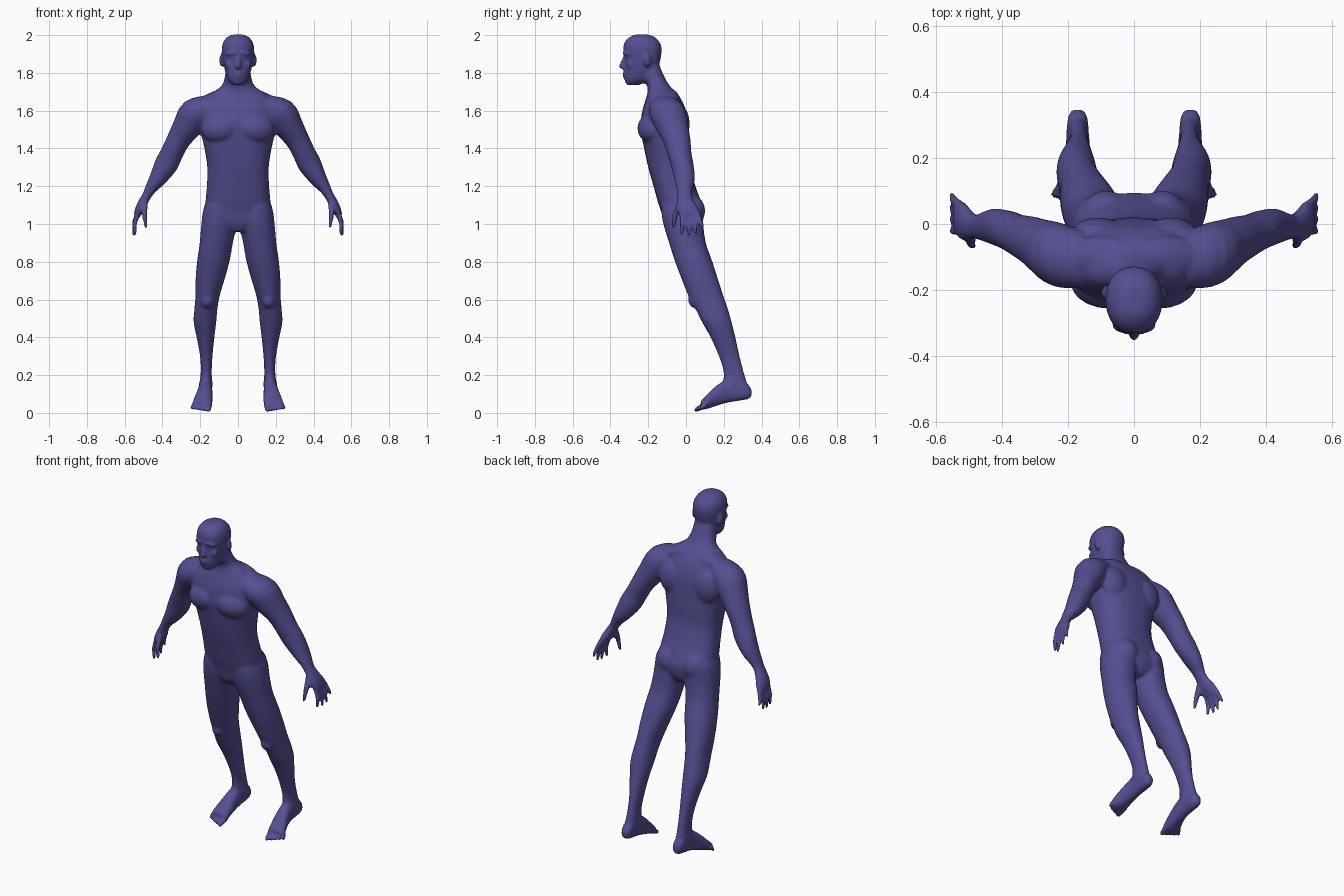
import bpy, bmesh, math
from mathutils import Vector, Euler

skin = bpy.data.materials.new("indigo_skin")
skin.diffuse_color = (0.088, 0.078, 0.285, 1)
verts, faces = [], []


def smooth_rows(rows, steps=3):
    """Catmull-Rom interpolation through rows of numbers."""
    out = []
    for i in range(len(rows) - 1):
        p0, p1 = rows[max(i - 1, 0)], rows[i]
        p2, p3 = rows[i + 1], rows[min(i + 2, len(rows) - 1)]
        for k in range(steps):
            t = k / steps
            out.append([0.5 * (2 * b + (c - a) * t + (2 * a - 5 * b + 4 * c - d) * t * t
                               + (3 * b - a - 3 * c + d) * t ** 3)
                        for a, b, c, d in zip(p0, p1, p2, p3)])
    return out + [list(rows[-1])]


def loft(rings, power=2.0, n=24):
    """Closed skin over superellipse rings given as (centre, u, v)."""
    base = len(verts)
    for c, u, v in rings:
        for k in range(n):
            a = 2 * math.pi * k / n
            ca, sa = math.cos(a), math.sin(a)
            verts.append(c + u * math.copysign(abs(ca) ** (2 / power), ca)
                         + v * math.copysign(abs(sa) ** (2 / power), sa))
    for r in range(len(rings) - 1):
        a, b = base + r * n, base + (r + 1) * n
        for k in range(n):
            j = (k + 1) % n
            faces.append((a + k, a + j, b + j, b + k))
    faces.append(tuple(range(base + n - 1, base - 1, -1)))
    faces.append(tuple(range(base + (len(rings) - 1) * n, base + len(rings) * n)))


def stack(rows, side=1, power=2.2):
    """Horizontal slices: z, x centre, half width, front y, back y."""
    loft([(Vector((side * x, (f + b) / 2, z)), Vector((h, 0, 0)), Vector((0, (b - f) / 2, 0)))
          for z, x, h, f, b in smooth_rows(rows)], power)


def limb(rows, side=1):
    """Tube along a path: x, y, z, half thickness, half depth in y."""
    rows = smooth_rows(rows)
    pts = [Vector((side * r[0], r[1], r[2])) for r in rows]
    rings = []
    for i, r in enumerate(rows):
        t = pts[min(i + 1, len(pts) - 1)] - pts[max(i - 1, 0)]
        v = Vector((t.z, 0, -t.x)).normalized()
        rings.append((pts[i], v * r[3], Vector((0, r[4], 0))))
    loft(rings)


def blob(c, r, rot=(0, 0, 0)):
    """Ellipsoid."""
    m = Euler(rot).to_matrix()
    rings = []
    for i in range(9):
        a = math.radians(-80 + 20 * i)
        rings.append((Vector(c) + m @ Vector((0, 0, r[2] * math.sin(a))),
                      m @ Vector((r[0] * math.cos(a), 0, 0)),
                      m @ Vector((0, r[1] * math.cos(a), 0))))
    loft(rings, n=16)


def capsule(a, b, ra, rb):
    """Tapered digit with rounded ends."""
    a, b = Vector(a), Vector(b)
    d = (b - a).normalized()
    u = d.orthogonal().normalized()
    v = d.cross(u)
    rings = []
    for p, r, angles in ((a, ra, (-75, -40, 0)), (b, rb, (0, 40, 75))):
        for deg in angles:
            q = math.radians(deg)
            rings.append((p + d * r * math.sin(q), u * r * math.cos(q), v * r * math.cos(q)))
    loft(rings, n=10)


# torso and neck
stack([(0.96, 0, .05, -.09, .06), (1.0, 0, .12, -.115, .085), (1.06, 0, .165, -.13, .095),
       (1.12, 0, .172, -.15, .08), (1.2, 0, .165, -.172, .05), (1.3, 0, .163, -.2, .025),
       (1.4, 0, .178, -.222, .02), (1.5, 0, .2, -.24, .015), (1.58, 0, .205, -.235, .005),
       (1.64, 0, .19, -.22, -.015), (1.69, 0, .145, -.205, -.045), (1.73, 0, .088, -.205, -.085),
       (1.78, 0, .07, -.235, -.115), (1.84, 0, .062, -.24, -.14)], power=2.4)

# head
stack([(1.735, 0, .025, -.31, -.25), (1.76, 0, .05, -.325, -.2), (1.80, 0, .066, -.327, -.16),
       (1.85, 0, .078, -.322, -.14), (1.9, 0, .086, -.328, -.13), (1.94, 0, .085, -.332, -.13),
       (1.97, 0, .074, -.32, -.145), (1.992, 0, .054, -.295, -.17), (2.003, 0, .025, -.27, -.2)])

# nose, lips and chin
capsule((0, -.325, 1.885), (0, -.34, 1.835), .010, .015)
blob((0, -.324, 1.797), (.026, .013, .008))
blob((0, -.322, 1.779), (.022, .013, .008))
blob((0, -.307, 1.752), (.024, .016, .016))

for s in (-1, 1):
    # ear, brow, cheek and nostril
    blob((s * .088, -.205, 1.865), (.011, .02, .034), (0.15, 0, s * .3))
    blob((s * .035, -.318, 1.903), (.034, .016, .010), (0, s * .12, s * .35))
    blob((s * .047, -.298, 1.845), (.022, .018, .022))
    blob((s * .011, -.334, 1.832), (.009, .01, .008))

    # chest, shoulder slope, shoulder blade and buttock
    blob((s * .095, -.19, 1.505), (.1, .066, .075), (0, s * .15, s * .2))
    blob((s * .1, -.1, 1.665), (.125, .065, .045), (0, s * .3, 0))
    blob((s * .11, -.035, 1.53), (.085, .055, .1))
    blob((s * .085, .03, 1.07), (.075, .072, .085))

    # arm
    limb([(.15, -.11, 1.62, .065, .085), (.225, -.095, 1.58, .088, .098),
          (.27, -.075, 1.515, .077, .088), (.315, -.05, 1.445, .063, .074),
          (.35, -.035, 1.375, .06, .064), (.38, -.02, 1.315, .062, .06),
          (.425, -.008, 1.24, .046, .055), (.46, -.008, 1.19, .032, .043),
          (.48, -.008, 1.155, .025, .038), (.5, -.002, 1.12, .025, .045),
          (.52, .01, 1.08, .024, .058), (.535, .018, 1.045, .018, .055)], s)

    # fingers, then thumb
    for y0, y1, x1, z1 in ((-.022, -.022, .545, .95), (.01, .018, .55, .943),
                           (.038, .054, .552, .95), (.06, .09, .552, .985)):
        mid = (s * .548, (y0 + y1) / 2, (1.05 + z1) / 2)
        capsule((s * .53, y0, 1.06), mid, .014, .0125)
        capsule(mid, (s * x1, y1, z1), .0125, .009)
    capsule((s * .495, -.025, 1.12), (s * .495, -.058, 1.05), .02, .015)
    capsule((s * .495, -.058, 1.05), (s * .487, -.066, .985), .015, .010)

    # leg
    stack([(1.14, .085, .075, -.13, .06), (1.08, .093, .09, -.132, .09), (1.0, .1, .094, -.12, .092),
           (.9, .115, .088, -.09, .105), (.8, .131, .086, -.058, .14), (.7, .149, .076, -.02, .172),
           (.62, .161, .064, .012, .198), (.55, .17, .061, .05, .222), (.48, .175, .06, .085, .242),
           (.4, .172, .047, .13, .262), (.3, .168, .033, .174, .284), (.22, .168, .029, .198, .305),
           (.15, .17, .033, .2, .325), (.1, .171, .03, .24, .342)], s, 2.1)

    # knee cap and ankle bones
    blob((s * .162, .045, .6), (.036, .034, .045))
    blob((s * .17, .25, .155), (.039, .025, .025))

    # foot, from heel to ball
    loft([(Vector((s * x, y, (lo + hi) / 2)), Vector((h, 0, 0)), Vector((0, 0, (hi - lo) / 2)))
          for y, x, h, lo, hi in smooth_rows([
              (.347, .171, .016, .085, .125), (.325, .171, .029, .072, .155),
              (.28, .171, .034, .064, .18), (.22, .172, .036, .054, .18),
              (.16, .178, .043, .037, .143), (.115, .186, .051, .022, .1),
              (.08, .19, .05, .016, .066)])], 2.3)

    # toes
    for i in range(5):
        r = .016 - .0015 * min(i, 3)
        x = .154 + .022 * i
        capsule((s * (x - .003), .1, .04), (s * (x + .002), .053 + .008 * i, .016 + .002 * i), r, r * .8)

mesh = bpy.data.meshes.new("body_parts")
mesh.from_pydata(verts, [], faces)
bm = bmesh.new()
bm.from_mesh(mesh)
bmesh.ops.recalc_face_normals(bm, faces=bm.faces[:])
bm.to_mesh(mesh)
bm.free()
mesh.materials.append(skin)
body = bpy.data.objects.new("body", mesh)
bpy.context.collection.objects.link(body)

# fuse all parts into one soft skin
fuse = body.modifiers.new("fuse", 'REMESH')
fuse.mode = 'VOXEL'
fuse.voxel_size = 0.009
fuse.use_smooth_shade = True
soften = body.modifiers.new("soften", 'SMOOTH')
soften.factor = 0.5
soften.iterations = 3
